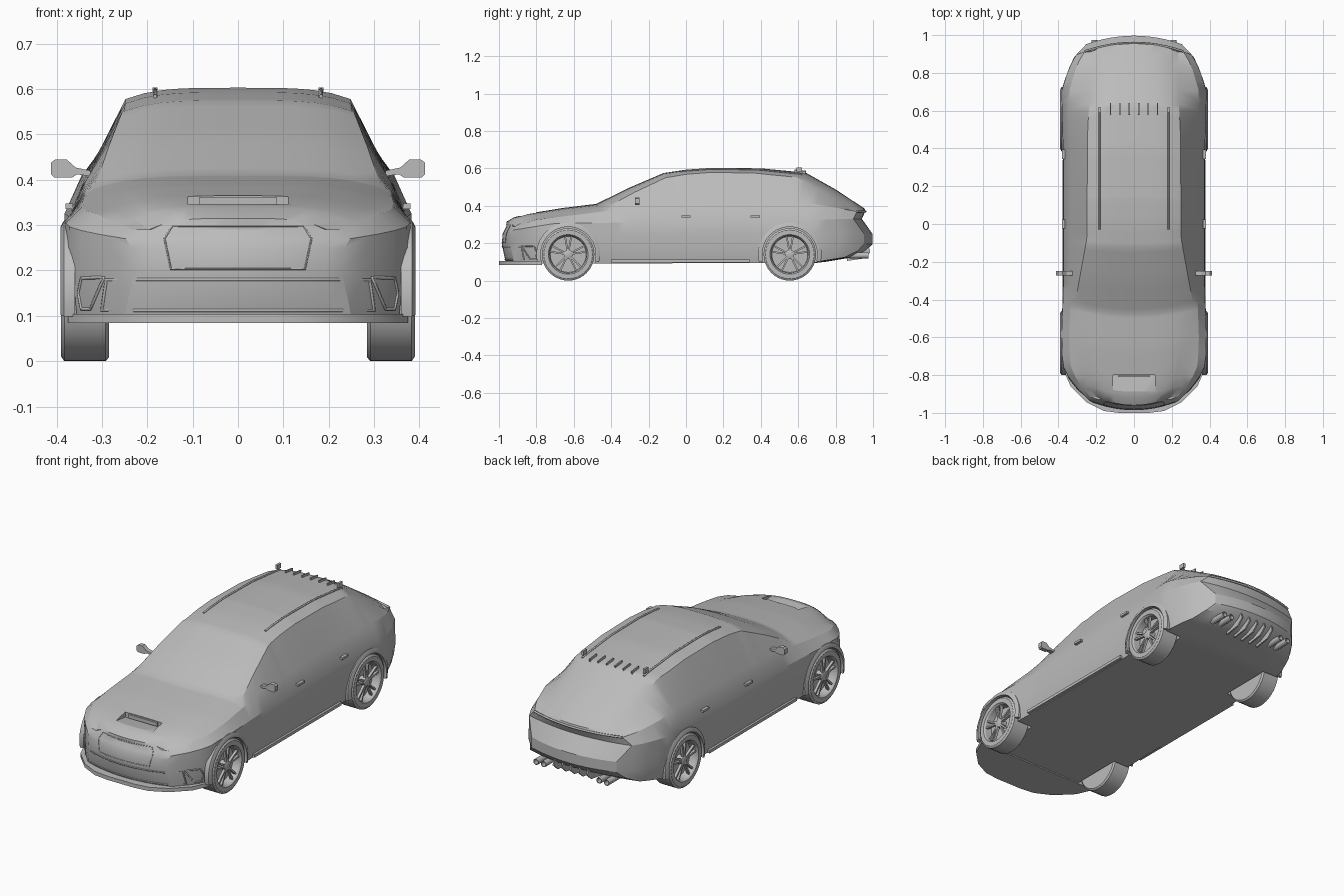
import bpy, bmesh, math
from mathutils import Vector, Matrix
from mathutils.bvhtree import BVHTree

if "Cube" in bpy.data.objects:
    bpy.data.objects.remove(bpy.data.objects["Cube"], do_unlink=True)

paint = bpy.data.materials.new("plain grey")
paint.use_nodes = True
paint.diffuse_color = (0.5, 0.5, 0.5, 1)
paint.node_tree.nodes["Principled BSDF"].inputs["Base Color"].default_value = (0.5, 0.5, 0.5, 1)


def finish(name, bm, angle=30):
    bmesh.ops.recalc_face_normals(bm, faces=bm.faces)
    mesh = bpy.data.meshes.new(name)
    bm.to_mesh(mesh)
    bm.free()
    mesh.materials.append(paint)
    ob = bpy.data.objects.new(name, mesh)
    bpy.context.collection.objects.link(ob)
    activate(ob)
    bpy.ops.object.shade_smooth_by_angle(angle=math.radians(angle))
    return ob


def activate(ob):
    bpy.ops.object.select_all(action='DESELECT')
    ob.select_set(True)
    bpy.context.view_layer.objects.active = ob


def box(name, center, size, rot=None):
    bm = bmesh.new()
    m = Matrix.Translation(center) @ (rot or Matrix()) @ Matrix.Diagonal((*size, 1))
    bmesh.ops.create_cube(bm, size=1, matrix=m)
    return finish(name, bm)


def prism(name, pts, axis, lo, hi):
    """Extrude a 2D outline along the given axis."""
    bm = bmesh.new()

    def place(p, d):
        c = list(p)
        c.insert(axis, d)
        return bm.verts.new(c)
    a, b = [[place(p, d) for p in pts] for d in (lo, hi)]
    bm.faces.new(a)
    bm.faces.new(b)
    for i in range(len(pts)):
        j = (i + 1) % len(pts)
        bm.faces.new((a[i], a[j], b[j], b[i]))
    return finish(name, bm)


def lathe(name, profile, center, side, closed=False, start=0, sweep=360, steps=40):
    """Turn an (x, radius) profile round a sideways axle."""
    bm = bmesh.new()
    rings = []
    full = sweep == 360
    for k in range(steps if full else steps + 1):
        a = math.radians(start + sweep * k / steps)
        rings.append([bm.verts.new((side * x, center[0] + r * math.cos(a), center[1] + r * math.sin(a)))
                      for x, r in profile])
    n = len(profile)
    for k in range(steps):
        p, q = rings[k], rings[(k + 1) % len(rings)]
        for i in range(n if closed else n - 1):
            j = (i + 1) % n
            bm.faces.new((p[i], p[j], q[j], q[i]))
    if closed and not full:
        bm.faces.new(rings[0])
        bm.faces.new(rings[-1])
    bmesh.ops.remove_doubles(bm, verts=bm.verts, dist=1e-5)
    return finish(name, bm)


def tube(name, pts, r, cyclic=True):
    cu = bpy.data.curves.new(name, 'CURVE')
    cu.dimensions = '3D'
    cu.bevel_depth, cu.bevel_resolution = r, 1
    cu.use_fill_caps = True
    sp = cu.splines.new('POLY')
    sp.points.add(len(pts) - 1)
    for p, co in zip(sp.points, pts):
        p.co = (*co, 1)
    sp.use_cyclic_u = cyclic
    cu.materials.append(paint)
    ob = bpy.data.objects.new(name, cu)
    bpy.context.collection.objects.link(ob)
    activate(ob)
    bpy.ops.object.convert(target='MESH')
    return ob


def curve(keys, y):
    if y <= keys[0][0]:
        return keys[0][1]
    for (a, p), (b, q) in zip(keys, keys[1:]):
        if y <= b:
            return p + (q - p) * (y - a) / (b - a)
    return keys[-1][1]


# Body lines along the length: (y, value)
TOP = [(-.96, .315), (-.92, .338), (-.85, .357), (-.66, .388), (-.48, .41), (-.3, .498), (-.12, .575),
       (0, .593), (.14, .603), (.4, .6), (.64, .577), (.8, .487), (.955, .385)]
TOP_EDGE = [(-.96, .16), (-.85, .25), (-.7, .29), (-.42, .312), (-.08, .25), (.5, .245), (.68, .235), (.955, .235)]
WIDTH = [(-1, .15), (-.97, .19), (-.92, .255), (-.85, .32), (-.8, .355), (-.745, .38), (-.6, .386), (-.35, .376),
         (.35, .376), (.7, .386), (.8, .355), (.88, .32), (.93, .28), (.97, .23), (1, .14)]
BELT = [(-.96, .29), (-.85, .325), (-.48, .37), (-.3, .4), (.3, .41), (.7, .415), (.955, .37)]
SHOULDER = [(-.96, .27), (-.75, .305), (0, .315), (.7, .325), (.955, .33)]
FLOOR = [(-.96, .09), (.7, .095), (.955, .125)]
NOSE = [0, -.01, -.025, -.02, -.01, 0, 0]
TAIL = [-.06, .01, .043, .043, -.015, .004, 0]
TUCK = [.965, .985, 1, 1, .995, .89]


def body_point(u, y, level):
    floor = curve(FLOOR, y)
    edge = curve(TOP, y) - .025 * u ** 4
    z = [floor, floor + .035, .195, .25, curve(SHOULDER, y), curve(BELT, y), edge][level]
    end = max(0, (abs(y) - .75) / .21)
    shift = (NOSE if y < 0 else TAIL)[level] * end
    bow = -.045 * max(-1, min(1, y * 2))
    width = curve(WIDTH, y + shift + bow)
    if level == 6:
        width = min(curve(TOP_EDGE, y + bow), width * .86)
    else:
        width *= TUCK[level]
    return u * width, y + shift + bow * u * u, z


# Car body: a lattice box shaped by the lines above
keys = {k[0] for line in (TOP, BELT, TOP_EDGE) for k in line} | {i / 20 for i in range(-18, 19)}
stations = sorted(y for y in keys if abs(y) <= .96)
cols = [i / 6 for i in range(-6, 7)]
bm = bmesh.new()
cache = {}


def vert(i, j, k):
    if (i, j, k) not in cache:
        cache[i, j, k] = bm.verts.new(body_point(cols[i], stations[j], k))
    return cache[i, j, k]


NU, NV, NW = len(cols) - 1, len(stations) - 1, 6
for i in range(NU):
    for j in range(NV):
        for k in (0, NW):
            bm.faces.new([vert(i + a, j + b, k) for a, b in ((0, 0), (1, 0), (1, 1), (0, 1))])
    for k in range(NW):
        for j in (0, NV):
            bm.faces.new([vert(i + a, j, k + b) for a, b in ((0, 0), (1, 0), (1, 1), (0, 1))])
for j in range(NV):
    for k in range(NW):
        for i in (0, NU):
            bm.faces.new([vert(i, j + a, k + b) for a, b in ((0, 0), (1, 0), (1, 1), (0, 1))])
body = finish("car_body", bm, 24)

# Cut the wheel wells and the bonnet scoop
AXLES = {"front": (-.63, .14), "rear": (.555, .14)}
cutters = [prism("scoop_cutter", [(-.89, .347), (-.8, .336), (-.8, .45), (-.89, .45)], 0, -.11, .11)]
for end, c in AXLES.items():
    for s in (1, -1):
        cutters.append(lathe("well_cutter", [(.275, 0), (.275, .15), (.5, .15), (.5, 0)], c, s))
for cutter in cutters:
    activate(body)
    mod = body.modifiers.new("cut", 'BOOLEAN')
    mod.operation, mod.solver, mod.object = 'DIFFERENCE', 'EXACT', cutter
    bpy.ops.object.modifier_apply(modifier="cut")
    bpy.data.objects.remove(cutter, do_unlink=True)
bpy.ops.object.shade_smooth_by_angle(angle=math.radians(24))

shell = BVHTree.FromObject(body, bpy.context.evaluated_depsgraph_get())


def on_front(outline, n=8):
    """Lay an (x, z) outline onto the nose."""
    pts = []
    for a, b in zip(outline, outline[1:] + outline[:1]):
        for t in range(n):
            p = Vector(a).lerp(Vector(b), t / n)
            hit = shell.ray_cast(Vector((p.x, -2, p.y)), Vector((0, 1, 0)))[0]
            if hit:
                pts.append(hit)
    return pts


def mirrored(half):
    return half + [(-x, z) for x, z in reversed(half)]


# Nose trim
tube("grille_frame", on_front(mirrored([(.145, .298), (.162, .27), (.148, .203)])), .002)
tube("lower_intake_frame", on_front(mirrored([(.29, .18), (.255, .172), (.3, .112)][::2])), .004)
prism("front_splitter", [(s * x, y) for s, row in ((1, 1), (-1, -1)) for x, y in
      [(.375, -.77), (.335, -.86), (.25, -.945), (.16, -.99), (.08, -1)][::row]], 2, .084, .104)

# Bonnet scoop slat
box("scoop_slat", (0, -.806, .352), (.17, .01, .02))

for s, side in ((1, "left"), (-1, "right")):
    tube(side + "_nose_vent", on_front([(s * x, z) for x, z in
         [(.295, .185), (.345, .183), (.352, .15), (.345, .115), (.325, .115)]], 4), .004)
    # Wheels, spokes and arch trims
    for end, c in AXLES.items():
        lathe(f"{side}_{end}_wheel", [(.285, 0), (.285, .132), (.292, .14), (.383, .14), (.39, .13), (.39, .106),
              (.382, .1), (.345, .096), (.345, 0)], c, s)
        lathe(f"{side}_{end}_hub", [(.34, .024), (.378, .024), (.382, .016), (.382, 0)], c, s, steps=20)
        for k in range(5):
            for lean in (-.17, .17):
                turn = Matrix.Rotation(k * math.tau / 5 + lean, 4, 'X')
                mid = Vector((s * .372, *c)) + turn @ Vector((0, 0, .058))
                box(f"{side}_{end}_spoke", mid, (.014, .009, .085), turn)
        lathe(f"{side}_{end}_arch", [(.36, .147), (.392, .147), (.392, .155), (.384, .17), (.36, .17)],
              c, s, True, -14, 208, 32)
    # Door mirror
    prism(side + "_door_mirror", [(s * x, z) for x, z in
          [(.325, .408), (.355, .412), (.366, .405), (.405, .405), (.412, .412), (.412, .438), (.403, .445),
           (.378, .445), (.358, .427), (.325, .42)]], 1, -.272, -.248)
    # Door handles and sill
    for y in (0, .37):
        box(side + "_door_handle", (s * .372, y, .342), (.016, .05, .012))
    box(side + "_side_sill", (s * .37, -.03, .104), (.018, .74, .016))
    # Roof rail laid along the roof
    rail = []
    for i in range(15):
        y = -.03 + .65 * i / 14
        hit = shell.ray_cast(Vector((s * .183, y, 2)), Vector((0, 0, -1)))[0]
        rail.append(hit + Vector((0, 0, .003)))
    tube(side + "_roof_rail", rail, .005, False)
    box(side + "_rail_end", (s * .183, .605, .592), (.012, .03, .024))
    # Exhaust pipes
    for x in (.165, .21):
        pipe = lathe(side + "_exhaust", [(-.06, .016), (.04, .016), (.04, .012), (-.02, .012), (-.02, 0)],
                     (0, 0), 1, steps=16)
        pipe.rotation_euler.z = math.pi / 2
        pipe.location = (s * x, .935, .135)

# Roof fins at the rear edge and diffuser fins below
for i in range(6):
    x = -.125 + .05 * i
    hit = shell.ray_cast(Vector((x, .61, 2)), Vector((0, 0, -1)))[0]
    box("roof_fin", hit, (.006, .06, .022), Matrix.Rotation(-.12, 4, 'X'))
for i in range(5):
    prism("diffuser_fin", [(.86, .105), (.95, .118), (.985, .15), (.975, .19), (.86, .18)], 0,
          -.104 + .05 * i, -.096 + .05 * i)

# Tail lip over the rear lamps
lip = [Vector(body_point(u, .955, 5)) for u in cols]
tube("tail_lip", lip, .006, False)
